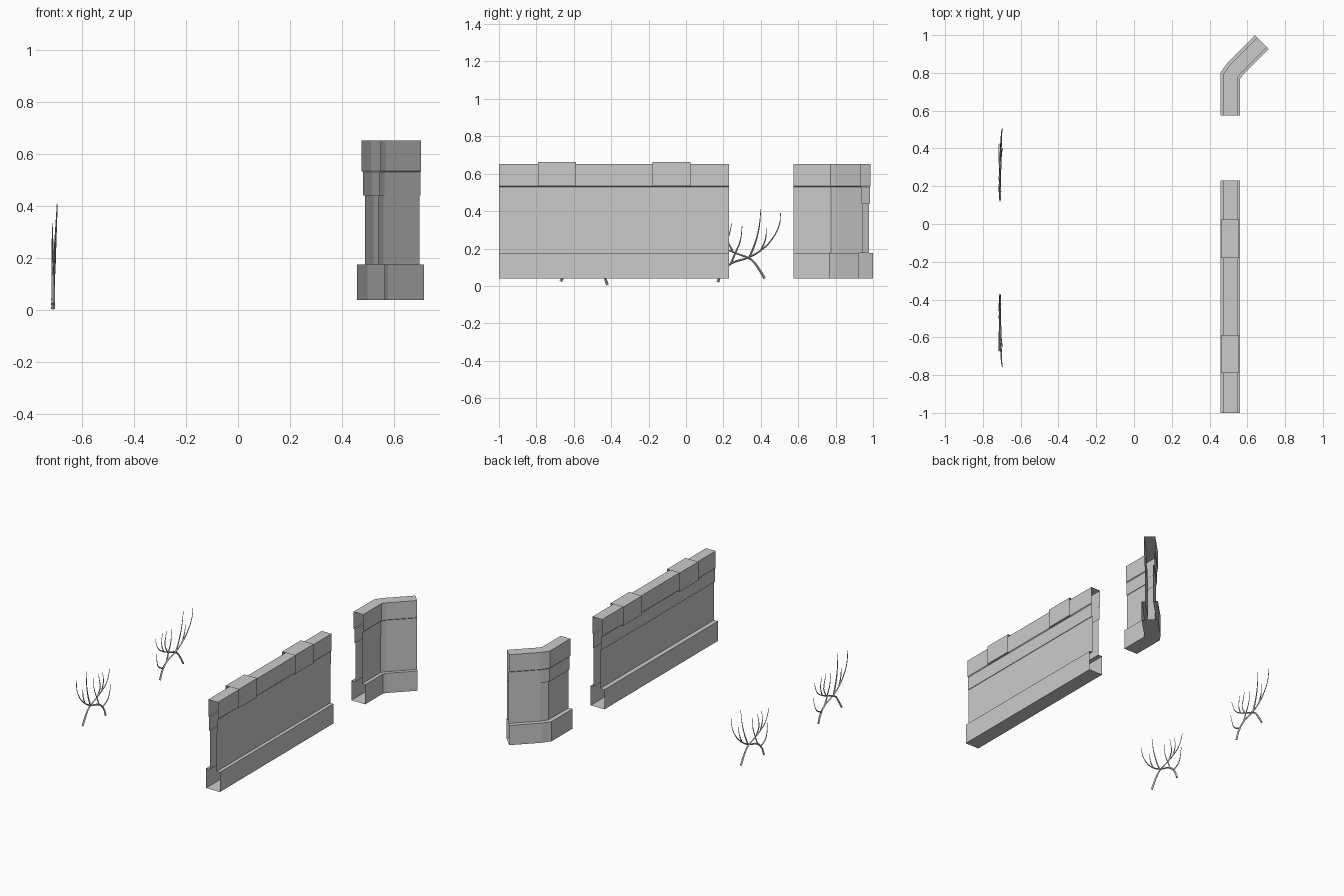
import bpy, bmesh
from mathutils import Vector

if "Cube" in bpy.data.objects:
    bpy.data.objects.remove(bpy.data.objects["Cube"])


def sweep(name, profile, path, closed=True):
    """Sweep an (offset, z) profile along a flat path with mitred bends and open ends."""
    bm = bmesh.new()
    pts = [Vector(p) for p in path]
    dirs = [(b - a).normalized() for a, b in zip(pts, pts[1:])]
    rings = []
    for i, p in enumerate(pts):
        d0, d1 = dirs[max(i - 1, 0)], dirs[min(i, len(dirs) - 1)]
        t = (d0 + d1).normalized()
        side = Vector((t.y, -t.x)) / max(t.dot(d1), 0.3)
        rings.append([bm.verts.new((p.x + side.x * o, p.y + side.y * o, z)) for o, z in profile])
    n = len(profile)
    for r0, r1 in zip(rings, rings[1:]):
        for j in range(n if closed else n - 1):
            k = (j + 1) % n
            bm.faces.new((r0[j], r1[j], r1[k], r0[k]))
    me = bpy.data.meshes.new(name)
    bmesh.ops.recalc_face_normals(bm, faces=bm.faces)
    bm.to_mesh(me)
    bm.free()
    ob = bpy.data.objects.new(name, me)
    bpy.context.collection.objects.link(ob)
    return ob


# wall cross-section: plinth, recessed face, band and coping
right = [(.052, .04), (.052, .175), (.029, .175), (.029, .44), (.033, .44),
         (.033, .53), (.038, .535), (.038, .652)]
left = [(-.052, .04), (-.052, .175), (-.022, .175), (-.022, .44), (-.030, .44),
        (-.030, .53), (-.035, .535), (-.035, .652)]
wall = right + left[::-1]
CX = .51

sweep("straight_wall", wall, [(CX, -1.0), (CX, .23)])
sweep("corner_wall", wall, [(CX, .575), (CX, .785), (.537, .823), (.677, .963)])

# raised coping stones
cap = [(.047, .533), (.047, .662), (-.05, .662), (-.05, .533)]
for i, y in enumerate((-.79, -.18)):
    sweep(f"coping_stone_{i + 1}", cap, [(CX, y), (CX, y + .203)])

# bare branches as (y, z) paths with start radius
twigs = [
    (.0075, [(.17, .02), (.19, .07), (.24, .12), (.33, .15), (.40, .19), (.46, .25), (.50, .33), (.505, .39)]),
    (.0075, [(.42, .04), (.39, .09), (.35, .14), (.28, .17), (.21, .20), (.155, .24), (.12, .32)]),
    (.006, [(.34, .155), (.37, .23), (.392, .32), (.40, .41)]),
    (.006, [(.24, .12), (.265, .18), (.29, .24), (.30, .32)]),
    (.005, [(.40, .19), (.425, .25), (.43, .31)]),
    (.005, [(.25, .185), (.225, .24), (.235, .29), (.245, .335)]),
    (.005, [(.20, .09), (.15, .12), (.13, .17), (.12, .22)]),
    (.005, [(.21, .20), (.19, .26), (.20, .33)]),
]


def branch_bush(name, flip, shift_y, shift_z):
    cu = bpy.data.curves.new(name, 'CURVE')
    cu.dimensions = '3D'
    cu.bevel_depth = 1.0
    cu.bevel_resolution = 0
    cu.resolution_u = 3
    cu.use_fill_caps = True
    for k, (r, pts) in enumerate(twigs):
        sp = cu.splines.new('BEZIER')
        sp.bezier_points.add(len(pts) - 1)
        for i, (bp, (y, z)) in enumerate(zip(sp.bezier_points, pts)):
            lean = (.05 if k % 2 == 0 else -.015) * max(z - .1, 0)
            bp.co = (-.71 + lean, flip * y + shift_y, z + shift_z)
            bp.handle_left_type = bp.handle_right_type = 'AUTO'
            bp.radius = r * (1 - .75 * i / (len(pts) - 1))
    ob = bpy.data.objects.new(name, cu)
    bpy.context.collection.objects.link(ob)
    bpy.ops.object.select_all(action='DESELECT')
    ob.select_set(True)
    bpy.context.view_layer.objects.active = ob
    bpy.ops.object.convert(target='MESH')
    bpy.ops.object.shade_smooth_by_angle()


branch_bush("branches_back", 1, 0, 0)
branch_bush("branches_front", -1, -.25, -.015)
